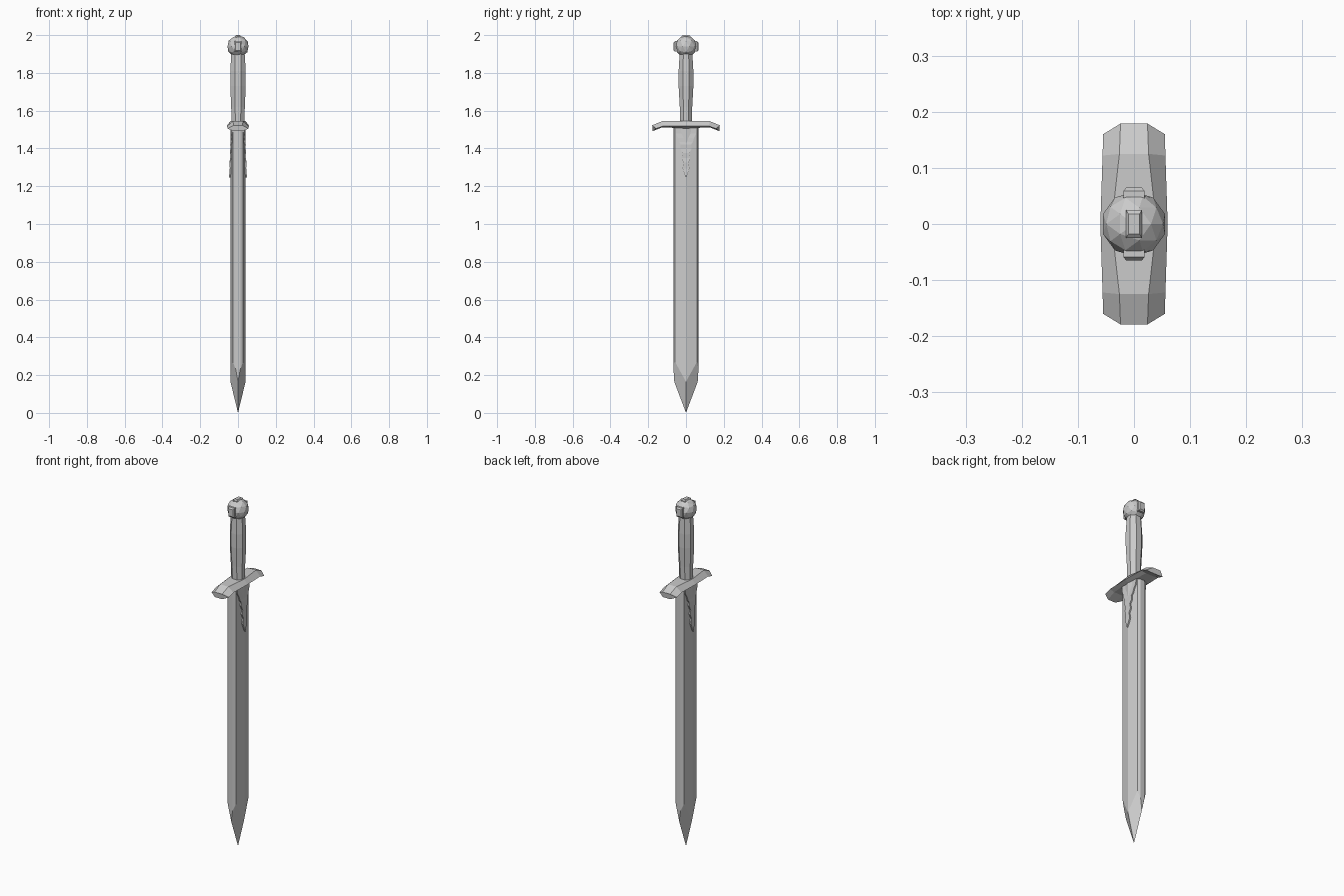
import bpy, bmesh, math
from mathutils import Vector

if "Cube" in bpy.data.objects:
    bpy.data.objects.remove(bpy.data.objects["Cube"])

steel = bpy.data.materials.new("steel grey")
steel.diffuse_color = (0.6, 0.6, 0.6, 1)
steel.use_nodes = True
steel.node_tree.nodes["Principled BSDF"].inputs["Base Color"].default_value = steel.diffuse_color


def finish(bm, name):
    bmesh.ops.recalc_face_normals(bm, faces=bm.faces[:])
    mesh = bpy.data.meshes.new(name)
    bm.to_mesh(mesh)
    bm.free()
    mesh.materials.append(steel)
    obj = bpy.data.objects.new(name, mesh)
    bpy.context.collection.objects.link(obj)
    return obj


def loft(name, rings):
    """Bridge equal-sized rings of points and cap both ends."""
    bm = bmesh.new()
    loops = [[bm.verts.new(p) for p in ring] for ring in rings]
    n = len(loops[0])
    for a, b in zip(loops, loops[1:]):
        for i in range(n):
            j = (i + 1) % n
            bm.faces.new((a[i], a[j], b[j], b[i]))
    bm.faces.new(loops[0][::-1])
    bm.faces.new(loops[-1])
    return finish(bm, name)


# Blade: faceted bar with a shallow ridge, closed to a point
bm = bmesh.new()
points = {(0, 0, 0)}
for sx in (-1, 1):
    for sy in (-1, 1):
        for x, y, low in ((0.04, 0, 0.165), (0.027, 0.058, 0.27), (0.012, 0.066, 0.23)):
            points.add((sx * x, sy * y, low))
            points.add((sx * x, sy * y, 1.52))
        points.add((0, sy * 0.062, 0.165))
for p in sorted(points):
    bm.verts.new(p)
bmesh.ops.convex_hull(bm, input=bm.verts[:])
bmesh.ops.dissolve_limit(bm, angle_limit=0.01, verts=bm.verts[:], edges=bm.edges[:])
finish(bm, "blade")

# Wavy ornament on both flat sides of the blade
wave = [(0.056, 1.51), (0.054, 1.48), (0.042, 1.455), (0.037, 1.435), (0.027, 1.42),
        (0.030, 1.40), (0.018, 1.375), (0.023, 1.35), (0.013, 1.325),
        (0.018, 1.295), (0.008, 1.265)]
outline = wave + [(0, 1.245)] + [(-y, z) for y, z in reversed(wave)]
for side, label in ((-1, "left"), (1, "right")):
    inner = [(side * 0.022, y, z) for y, z in outline]
    outer = [(side * (0.048 - 0.25 * abs(y)), y, z) for y, z in outline]
    bm = bmesh.new()
    a = [bm.verts.new(p) for p in inner]
    b = [bm.verts.new(p) for p in outer]
    n, half = len(a), len(wave)
    for i in range(n):
        j = (i + 1) % n
        bm.faces.new((a[i], a[j], b[j], b[i]))
    for loop in (a, b):
        for i in range(half):
            bm.faces.new(list(dict.fromkeys(
                (loop[i], loop[i + 1], loop[n - 2 - i], loop[n - 1 - i]))))
    finish(bm, "ornament_" + label)


# Crossguard: hexagonal bar with drooping ends
def guard_ring(s, top, wide, bottom):
    (tx, ty, tz), (wx, wy, wz), (bx, by, bz) = top, wide, bottom
    return [(-tx, s * ty, tz), (tx, s * ty, tz), (wx, s * wy, wz),
            (bx, s * by, bz), (-bx, s * by, bz), (-wx, s * wy, wz)]


end = ((0.024, 0.179, 0.0), (0.055, 0.160, 0.0), (0.024, 0.175, 0.0))
tip = ((0.024, 0.179, 1.522), (0.055, 0.160, 1.505), (0.024, 0.176, 1.492))
bend = ((0.026, 0.125, 1.545), (0.056, 0.122, 1.518), (0.026, 0.125, 1.512))
middle = ((0.040, 0, 1.545), (0.060, 0, 1.518), (0.040, 0, 1.506))
loft("crossguard", [guard_ring(-1, *tip), guard_ring(-1, *bend), guard_ring(1, *middle),
                    guard_ring(1, *bend), guard_ring(1, *tip)])

# Grip: eight-sided handle with a gentle swell
grip = [(1.54, 0.034, 0.031), (1.62, 0.036, 0.033), (1.73, 0.041, 0.039),
        (1.81, 0.041, 0.039), (1.91, 0.035, 0.033)]
loft("grip", [[(rx * math.cos(math.pi / 8 + k * math.pi / 4) / math.cos(math.pi / 8),
                ry * math.sin(math.pi / 8 + k * math.pi / 4) / math.cos(math.pi / 8), z)
               for k in range(8)] for z, rx, ry in grip])

# Pommel: faceted ball
bm = bmesh.new()
bmesh.ops.create_icosphere(bm, subdivisions=2, radius=0.058)
bmesh.ops.translate(bm, verts=bm.verts[:], vec=(0, 0, 1.94))
finish(bm, "pommel")


# Raised studs on the front, back and top of the pommel
def stud(name, axis, up, half_w, half_h, reach):
    axis, up, centre = Vector(axis), Vector(up), Vector((0, 0, 1.94))
    across = axis.cross(up)
    rings = []
    for depth, scale in ((0.04, 1), (reach - 0.006, 1), (reach, 0.72)):
        rings.append([centre + axis * depth + across * (u * half_w * scale)
                      + up * (v * half_h * scale)
                      for u, v in ((-1, -1), (1, -1), (1, 1), (-1, 1))])
    loft(name, rings)


stud("front_stud", (0, -1, 0), (0, 0, 1), 0.019, 0.028, 0.065)
stud("back_stud", (0, 1, 0), (0, 0, 1), 0.019, 0.028, 0.065)
stud("top_stud", (0, 0, 1), (0, 1, 0), 0.014, 0.025, 0.060)
